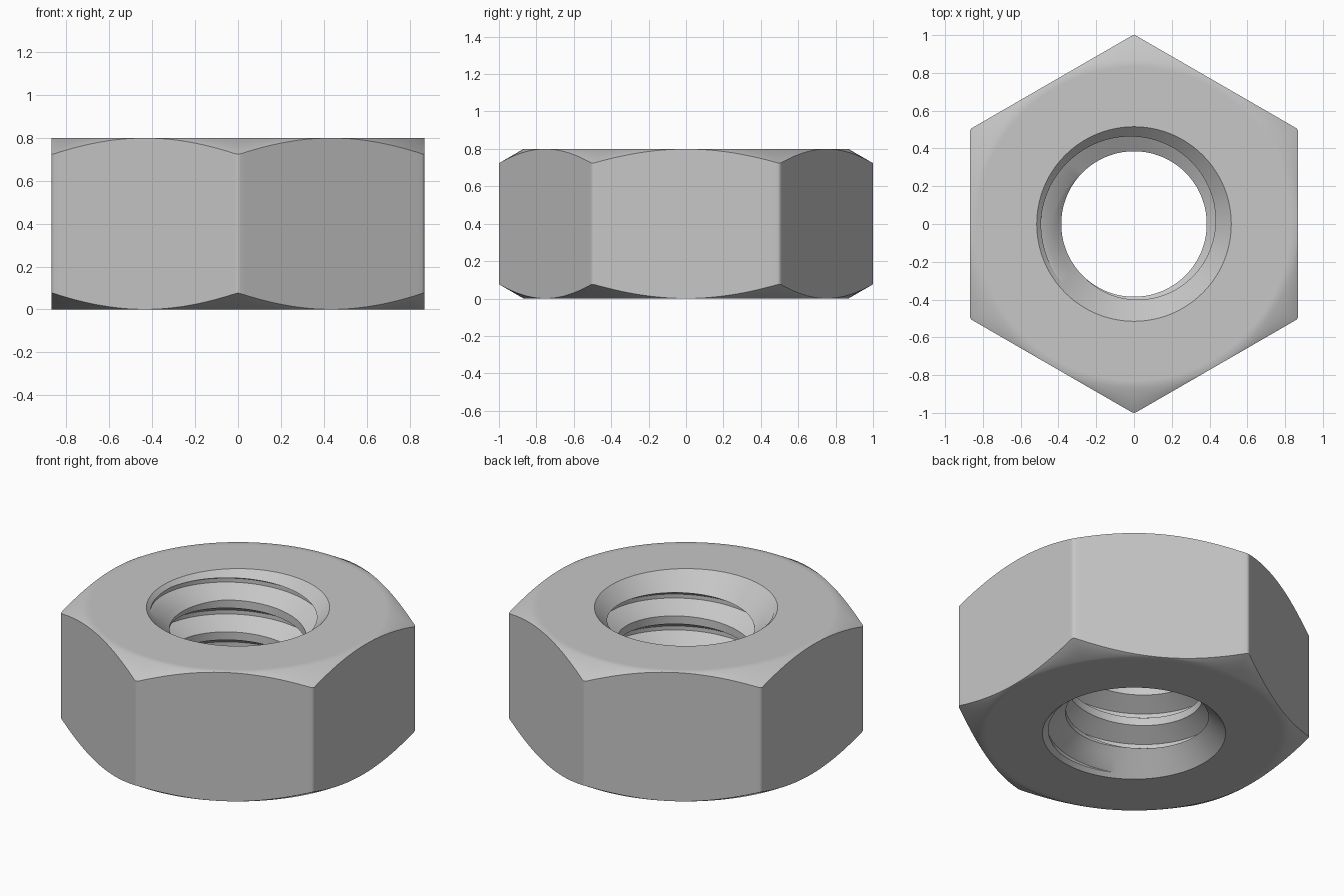
import bpy
import bmesh
from math import cos, sin, sqrt, pi, radians

cube = bpy.data.objects.get("Cube")
if cube:
    bpy.data.objects.remove(cube, do_unlink=True)

HEIGHT = 0.8
APOTHEM = 0.869        # centre to flat
FILLET = 0.025         # rounding of the six upright edges
FLAT_R = 0.83          # keeps the end faces flat inside the chamfer
CHAMFER_R = 0.868      # where the outer chamfer cone starts
CHAMFER_SLOPE = 0.577
LIP_R = 0.515          # countersink radius at top and bottom
MINOR, MAJOR = 0.385, 0.492
PITCH = 0.198
PHASE = 0.545
GREY = (0.57, 0.57, 0.57, 1)

# One pitch of the thread: (fraction of pitch, radius)
THREAD = [(0, MINOR), (0.25, MINOR), (0.5625, MAJOR), (0.6875, MAJOR), (1, MINOR)]

steel = bpy.data.materials.new("steel_grey")
steel.use_nodes = True
steel.diffuse_color = GREY
steel.node_tree.nodes["Principled BSDF"].inputs["Base Color"].default_value = GREY


def hex_radius(theta):
    """Distance from the axis to the rounded hexagon, two corners on the y axis."""
    psi = theta % (pi / 3) - pi / 6   # angle from the nearest corner
    centre = (APOTHEM - FILLET) / cos(pi / 6)
    tangent = FILLET / 2 / (centre + FILLET * cos(pi / 6))
    if abs(psi) <= tangent:
        return centre * cos(psi) + sqrt(FILLET ** 2 - (centre * sin(psi)) ** 2)
    return APOTHEM / cos(pi / 6 - abs(psi))


def countersink(z):
    return LIP_R - min(z, HEIGHT - z)


def bore_profile(theta):
    """Threaded bore from bottom to top, opened by a countersink at each end."""
    points = []
    for turn in range(-5, 3):
        for (u0, r0), (u1, r1) in zip(THREAD, THREAD[1:]):
            z0, z1 = (PHASE + PITCH * (theta / (2 * pi) + turn + u) for u in (u0, u1))
            # Middle point sits where the thread meets the countersink, if it does
            f0, f1 = r0 - countersink(z0), r1 - countersink(z1)
            middle = f0 / (f0 - f1) if f0 * f1 < 0 else 0.5
            for t in (0, middle):
                z = min(max(z0 + (z1 - z0) * t, 0), HEIGHT)
                points.append((max(r0 + (r1 - r0) * t, countersink(z)), z))
    return points


def column(theta):
    """Closed radial section of the nut at one angle."""
    d = hex_radius(theta)
    drop = (d - CHAMFER_R) * CHAMFER_SLOPE
    outer = [(FLAT_R, HEIGHT), (CHAMFER_R, HEIGHT), (d, HEIGHT - drop),
             (d, drop), (CHAMFER_R, 0), (FLAT_R, 0)]
    return outer + bore_profile(theta)


# Even angles, with extra ones across each rounded corner
angles = [radians(a) for a in range(0, 361, 2)]
for corner in range(6):
    for offset in (-0.0125, -0.0065, 0.0065, 0.0125):
        angles.append(pi / 6 + corner * pi / 3 + offset)
angles.sort()

# Sweep the section round the axis
bm = bmesh.new()
rings = [[bm.verts.new((r * cos(a), r * sin(a), z)) for r, z in column(a)] for a in angles]
for left, right in zip(rings, rings[1:]):
    for i in range(len(left)):
        j = (i + 1) % len(left)
        bm.faces.new((left[i], left[j], right[j], right[i]))
bmesh.ops.remove_doubles(bm, verts=bm.verts[:], dist=0.00002)
bmesh.ops.recalc_face_normals(bm, faces=bm.faces[:])

mesh = bpy.data.meshes.new("hex_nut")
bm.to_mesh(mesh)
bm.free()
mesh.materials.append(steel)
nut = bpy.data.objects.new("hex_nut", mesh)
bpy.context.collection.objects.link(nut)

# Soft break between end face and chamfer, crisp edges elsewhere
bpy.ops.object.select_all(action='DESELECT')
nut.select_set(True)
bpy.context.view_layer.objects.active = nut
bpy.ops.object.shade_smooth_by_angle(angle=radians(35))
